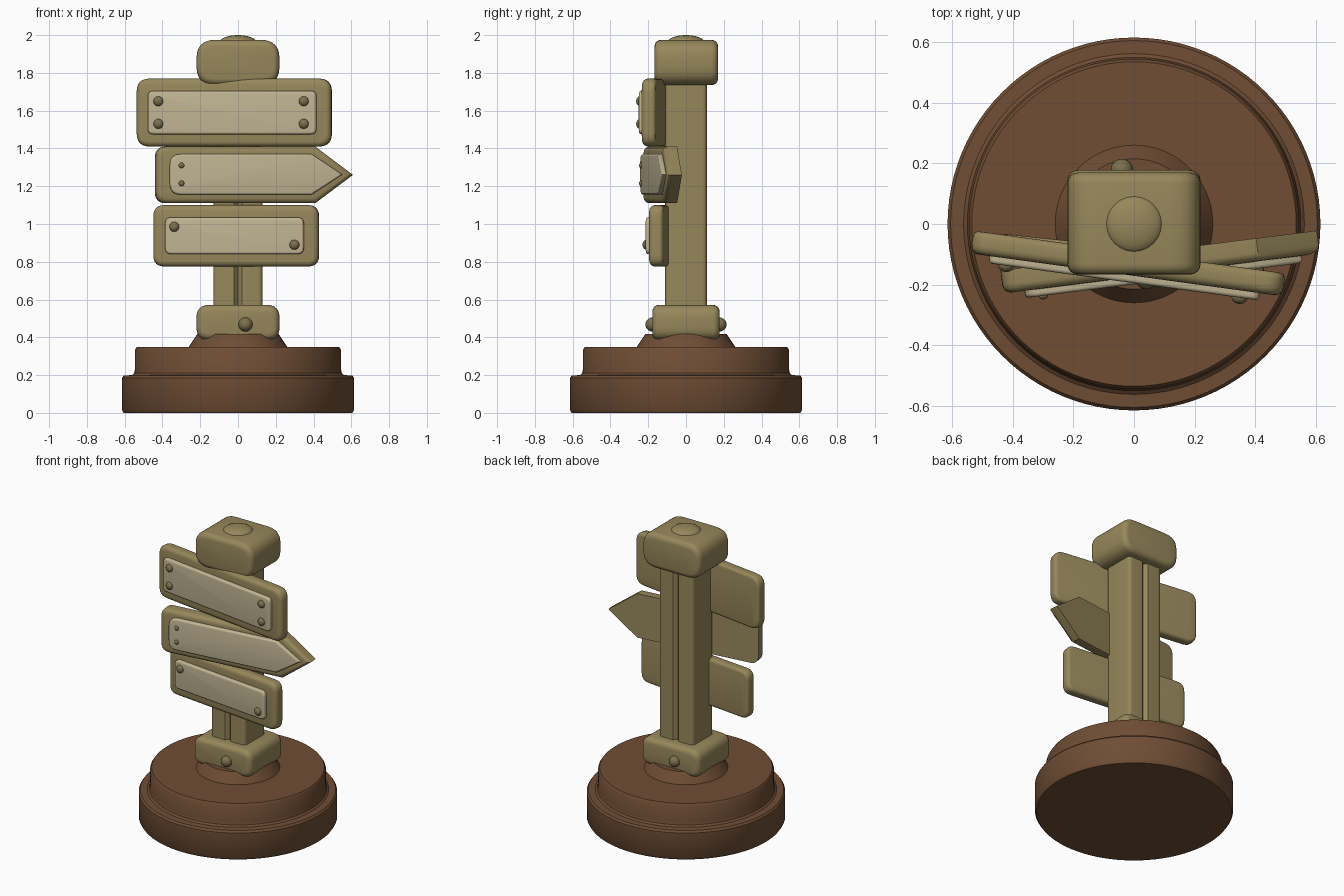
import bpy, bmesh, math
from mathutils import Matrix, Vector

if "Cube" in bpy.data.objects:
    bpy.data.objects.remove(bpy.data.objects["Cube"])


def material(name, rgb):
    m = bpy.data.materials.new(name)
    m.diffuse_color = (*rgb, 1)
    m.use_nodes = True
    m.node_tree.nodes["Principled BSDF"].inputs["Base Color"].default_value = m.diffuse_color
    return m


WOOD = material("wood", (0.31, 0.245, 0.105))
PLATE = material("pale_panel", (0.54, 0.47, 0.30))
BOLT = material("bolt", (0.20, 0.16, 0.075))
BROWN = material("brown_base", (0.16, 0.075, 0.035))


def finish(bm, name, mat, matrix=Matrix(), angle=35):
    bmesh.ops.recalc_face_normals(bm, faces=bm.faces)
    bm.transform(matrix)
    me = bpy.data.meshes.new(name)
    bm.to_mesh(me)
    bm.free()
    me.materials.append(mat)
    ob = bpy.data.objects.new(name, me)
    bpy.context.collection.objects.link(ob)
    bpy.ops.object.select_all(action='DESELECT')
    ob.select_set(True)
    bpy.context.view_layer.objects.active = ob
    bpy.ops.object.shade_smooth_by_angle(angle=math.radians(angle))
    return ob


def rounded(corners, n=6):
    """Outline from (x, z, cut) corners; each cut is rounded off."""
    out = []
    for i, (x, z, r) in enumerate(corners):
        p = Vector((x, z))
        if r == 0:
            out.append(p)
            continue
        a = p + (Vector(corners[i - 1][:2]) - p).normalized() * r
        b = p + (Vector(corners[(i + 1) % len(corners)][:2]) - p).normalized() * r
        for k in range(n + 1):
            t = k / n
            out.append(a * (1 - t) ** 2 + p * 2 * t * (1 - t) + b * t ** 2)
    return out


def box(x0, x1, z0, z1, r):
    return rounded([(x0, z0, r), (x1, z0, r), (x1, z1, r), (x0, z1, r)])


def prism(name, outline, y0, y1, mat, front=0.0, back=0.0, matrix=Matrix()):
    """Extrude an x-z outline from y0 (front) to y1, rounding the rims."""
    bm = bmesh.new()
    f = bm.faces.new([bm.verts.new((p[0], y0, p[1])) for p in outline])
    ret = bmesh.ops.extrude_face_region(bm, geom=[f], use_keep_orig=True)
    vs = [v for v in ret['geom'] if isinstance(v, bmesh.types.BMVert)]
    bmesh.ops.translate(bm, verts=vs, vec=(0, y1 - y0, 0))
    for y, w in ((y0, front), (y1, back)):
        if w:
            rim = [e for e in bm.edges if all(abs(v.co.y - y) < 1e-5 for v in e.verts)]
            bmesh.ops.bevel(bm, geom=rim, offset=w, segments=4, profile=0.5, affect='EDGES')
    return finish(bm, name, mat, matrix)


def ball(name, loc, size, mat, matrix=Matrix()):
    bm = bmesh.new()
    bmesh.ops.create_uvsphere(bm, u_segments=24, v_segments=12, radius=1)
    m = matrix @ Matrix.Translation(loc) @ Matrix.Diagonal((*size, 1))
    return finish(bm, name, mat, m, 60)


# Turned base
profile = [(0.605, 0), (0.615, 0.015), (0.615, 0.185), (0.605, 0.198), (0.562, 0.2),
           (0.550, 0.21), (0.545, 0.23), (0.545, 0.335), (0.535, 0.35),
           (0.26, 0.35), (0.215, 0.418)]
bm = bmesh.new()
N = 96
rings = [[bm.verts.new((r * math.cos(2 * math.pi * i / N), r * math.sin(2 * math.pi * i / N), z))
          for i in range(N)] for r, z in profile]
for a, b in zip(rings, rings[1:]):
    for i in range(N):
        j = (i + 1) % N
        bm.faces.new((a[i], a[j], b[j], b[i]))
bm.faces.new(rings[0])
bm.faces.new(rings[-1])
finish(bm, "round_base", BROWN)

# Post with a V groove front and back
half = [(-0.13, -0.11, 0.025), (-0.022, -0.11, 0), (0, -0.085, 0), (0.022, -0.11, 0),
        (0.13, -0.11, 0.025)]
section = rounded(half + [(-x, -z, r) for x, z, r in half], 4)
prism("post", section, 0.40, 1.80, WOOD, matrix=Matrix.Rotation(math.pi / 2, 4, 'X'))

# Collar, cap and their round details
prism("collar", box(-0.22, 0.22, 0.385, 0.572, 0.07), -0.178, 0.178, WOOD, 0.035, 0.035)
prism("cap", box(-0.22, 0.22, 1.735, 1.975, 0.1), -0.167, 0.17, WOOD, 0.035, 0.035)
ball("cap_dome", (0, 0, 1.965), (0.095, 0.095, 0.035), WOOD)
for side, label in ((-1, "front"), (1, "back")):
    ball("collar_bolt_" + label, (-0.04 * side, 0.178 * side, 0.468), (0.037,) * 3, BOLT)


def sign(name, cx, cy, deg, board, plate, screws, r, back):
    """Board, pale panel and screws, turned about the vertical through (cx, cy)."""
    m = (Matrix.Translation((cx, cy, 0)) @ Matrix.Rotation(math.radians(deg), 4, 'Z')
         @ Matrix.Translation((-cx, 0, 0)))
    prism(name + "_board", board, -0.038, 0.038, WOOD, 0.028, back, m)
    prism(name + "_panel", plate, -0.062, -0.03, PLATE, 0.012, 0, m)
    for i, (x, z) in enumerate(screws):
        ball(f"{name}_screw_{i + 1}", (x, -0.062, z), (r, r * 0.8, r), BOLT, m)


# Three sign boards
sign("upper_sign", -0.02, -0.13, -7.8,
     box(-0.54, 0.50, 1.41, 1.77, 0.07), box(-0.475, 0.425, 1.475, 1.705, 0.03),
     [(x, z) for x in (-0.417, 0.36) for z in (1.53, 1.65)], 0.026, 0.02)
sign("arrow_sign", 0.09, -0.125, 7.2,
     rounded([(-0.44, 1.11, 0.06), (0.41, 1.11, 0), (0.612, 1.26, 0),
              (0.41, 1.41, 0), (-0.44, 1.41, 0.06)]),
     rounded([(-0.37, 1.155, 0.06), (0.385, 1.155, 0), (0.55, 1.262, 0),
              (0.385, 1.37, 0), (-0.37, 1.37, 0.06)]),
     [(-0.31, 1.215), (-0.31, 1.31)], 0.015, 0)
sign("lower_sign", -0.01, -0.115, -6,
     box(-0.45, 0.43, 0.775, 1.10, 0.06), box(-0.383, 0.355, 0.84, 1.035, 0.035),
     [(-0.333, 0.985), (0.307, 0.89)], 0.026, 0.02)
